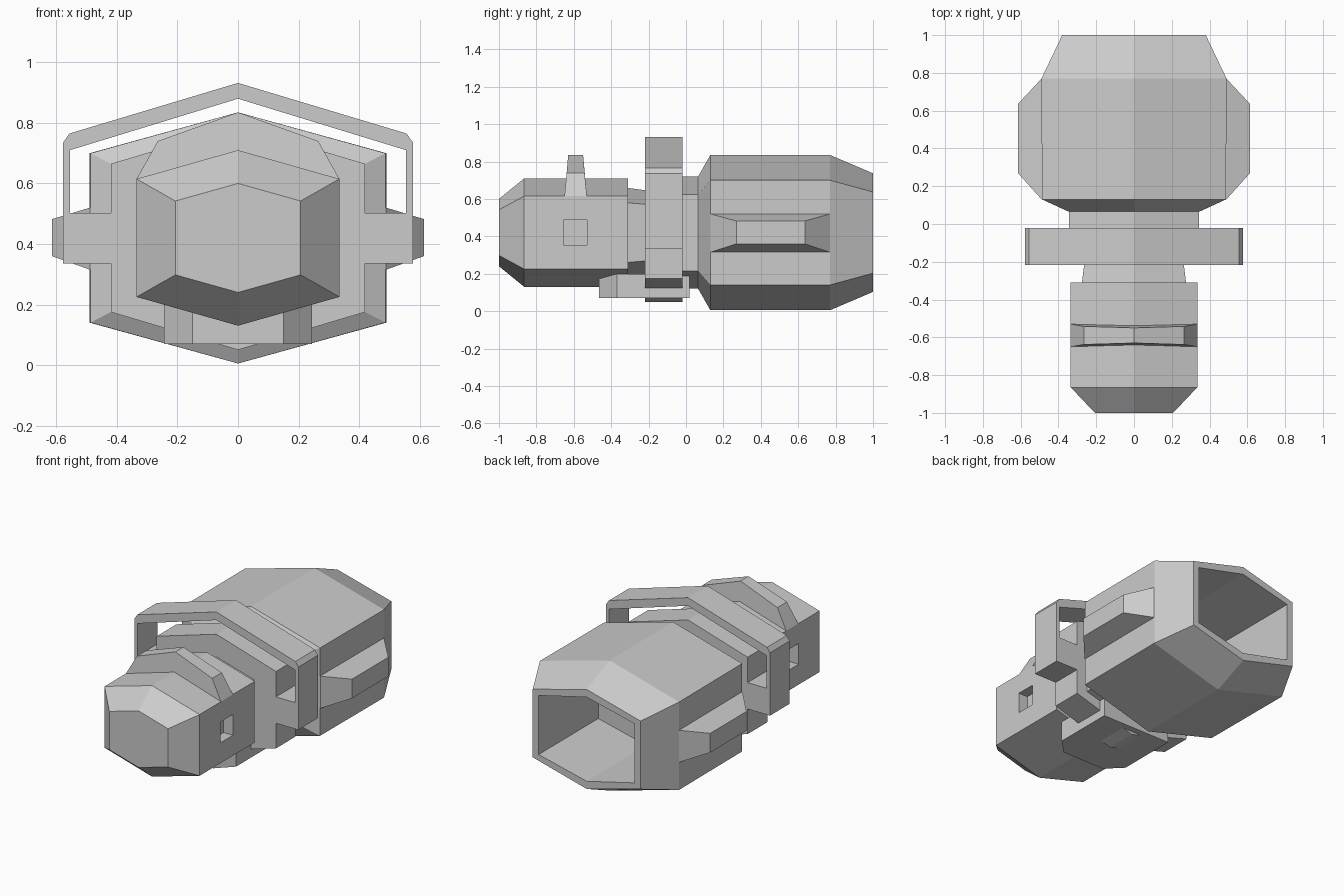
import bpy, bmesh

if "Cube" in bpy.data.objects:
    bpy.data.objects.remove(bpy.data.objects["Cube"])

CZ = 0.42  # height of the long axis


def finish(name, bm):
    bmesh.ops.recalc_face_normals(bm, faces=bm.faces)
    me = bpy.data.meshes.new(name)
    bm.to_mesh(me)
    bm.free()
    ob = bpy.data.objects.new(name, me)
    bpy.context.collection.objects.link(ob)
    return ob


def loft(name, rings):
    """Bridge rings of points that all have the same count, capping both ends."""
    bm = bmesh.new()
    loops = [[bm.verts.new(p) for p in ring] for ring in rings]
    n = len(loops[0])
    for a, b in zip(loops, loops[1:]):
        for i in range(n):
            j = (i + 1) % n
            bm.faces.new((a[i], a[j], b[j], b[i]))
    bm.faces.new(loops[0])
    bm.faces.new(loops[-1][::-1])
    return finish(name, bm)


def hexagon(y, w, side, apex):
    """Upright hexagon: half width, half height of the sides, half height of the points."""
    return [(0, y, CZ + apex), (w, y, CZ + side), (w, y, CZ - side),
            (0, y, CZ - apex), (-w, y, CZ - side), (-w, y, CZ + side)]


def hex_loft(name, stations):
    return loft(name, [hexagon(*s) for s in stations])


def rect_yz(x, y0, y1, z0, z1):
    return [(x, y0, z0), (x, y1, z0), (x, y1, z1), (x, y0, z1)]


def extrude_y(name, outline, y0, y1):
    return loft(name, [[(x, y, z) for x, z in outline] for y in (y0, y1)])


# Front barrel with tapered nose
barrel = hex_loft("front_barrel", [(-1, .207, .122, .18), (-.865, .335, .195, .29),
                                   (-.31, .335, .195, .29)])

# Square pockets in the barrel sides
for s in (-1, 1):
    cutter = loft("pocket_cutter", [rect_yz(s * x, -.655, -.53, .355, .487) for x in (.27, .4)])
    cutter.hide_render = True
    mod = barrel.modifiers.new("pocket", 'BOOLEAN')
    mod.operation = 'DIFFERENCE'
    mod.solver = 'EXACT'
    mod.object = cutter
    bpy.context.view_layer.objects.active = barrel
    bpy.ops.object.modifier_apply(modifier=mod.name)
    bpy.data.objects.remove(cutter)

# Necks joining barrel, bracket and head
hex_loft("front_neck", [(-.32, .277, .16, .24), (-.20, .262, .15, .224)])
hex_loft("rear_neck", [(-.05, .345, .205, .30), (.08, .345, .205, .30)])

# Hollow rear head: outer shell, rim, then the cavity
hex_loft("rear_head", [(.065, .345, .205, .30), (.13, .487, .28, .415), (.77, .49, .28, .415),
                       (1, .38, .217, .317), (1, .338, .188, .268), (.4, .338, .188, .268)])

# Raised side pads on the head
for s, label in ((-1, "left"), (1, "right")):
    loft(label + "_side_pad", [rect_yz(s * .45, .13, .77, .315, .525),
                               rect_yz(s * .489, .13, .77, .315, .52),
                               rect_yz(s * .615, .27, .635, .36, .482)])

# Bracket: hexagonal collar, two ears and the handle arching over the top
Y0, Y1 = -.218, -.02
hex_loft("bracket_collar", [(Y0, .42, .245, .37), (Y1, .42, .245, .37)])
for s, label in ((-1, "left"), (1, "right")):
    extrude_y(label + "_bracket_ear",
              [(s * .40, .335), (s * .578, .335), (s * .578, .503), (s * .40, .503)], Y0, Y1)
outer = [(.578, .503), (.578, .735), (.557, .765)]
inner = [(.555, .71), (.555, .503)]
mirrored = [(-x, z) for x, z in outer[::-1] + inner[::-1]]
extrude_y("handle", outer + [(0, .932)] + mirrored + [(0, .88)] + inner, Y0, Y1)

# Crest standing on the barrel, thinner towards its peak
loft("crest", [[(-.335, base, .615), (-.265, mid, .74), (0, peak, .835),
                (.265, mid, .74), (.335, base, .615), (0, base, .60)]
               for base, mid, peak in ((-.65, -.638, -.63), (-.53, -.542, -.55))])

# Mounting plate underneath, with chamfered front corners
plate = [(-.15, -.465), (.15, -.465), (.245, -.37), (.245, .02), (-.245, .02), (-.245, -.37)]
loft("mounting_plate", [[(x, y, z) for x, y in plate] for z in (.07, .20)])
